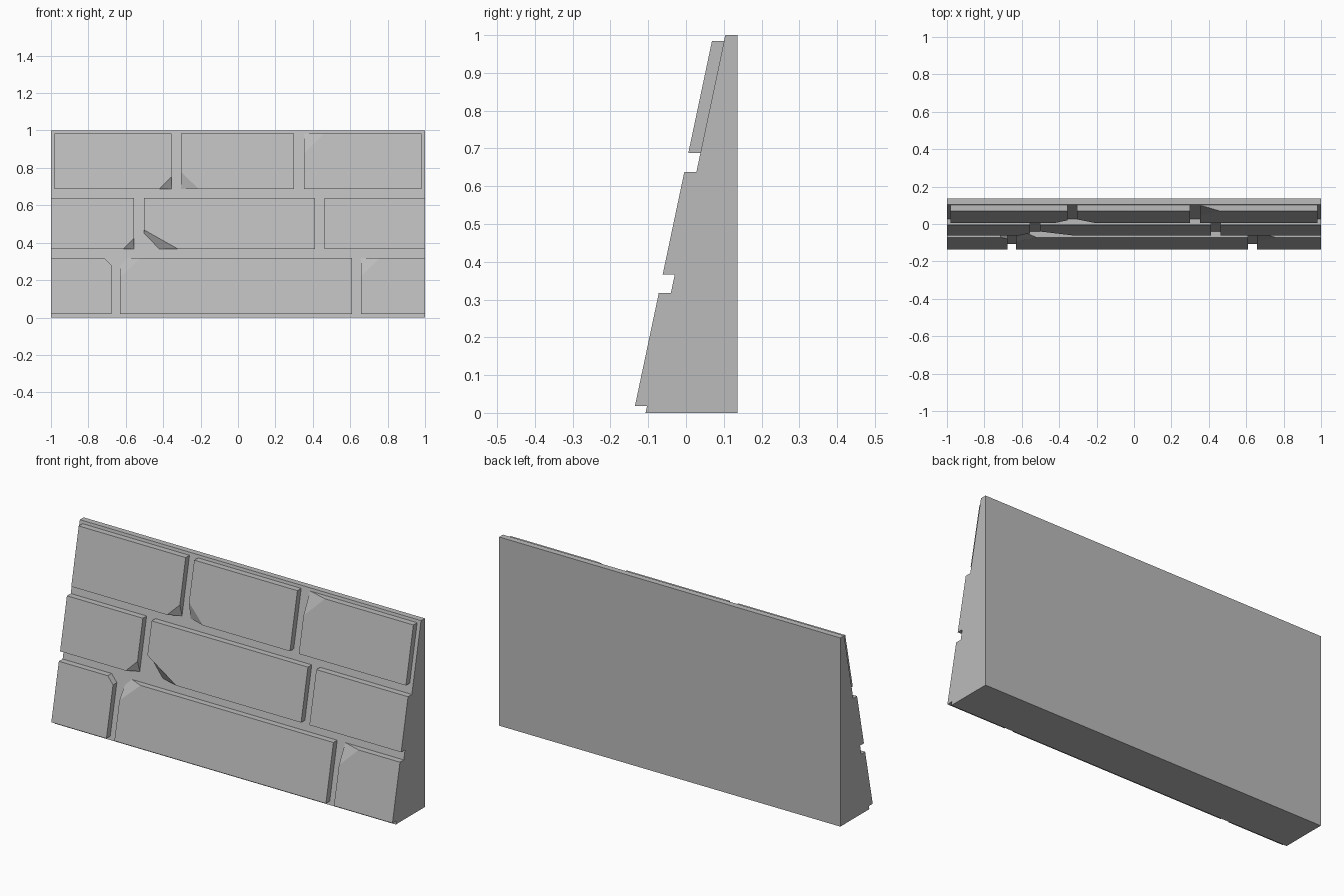
import bpy
import bmesh

cube = bpy.data.objects.get("Cube")
if cube:
    bpy.data.objects.remove(cube)

stone = bpy.data.materials.new("grey_stone")
stone.use_nodes = True
GREY = (0.5, 0.5, 0.5, 1)
stone.diffuse_color = GREY
stone.node_tree.nodes["Principled BSDF"].inputs["Base Color"].default_value = GREY

BACK, FOOT, LEAN, RELIEF = 0.136, -0.107, 0.211, 0.032


def slope(z):
    """Depth of the leaning mortar face at height z."""
    return FOOT + LEAN * z


def finish(name, bm):
    bmesh.ops.remove_doubles(bm, verts=bm.verts, dist=0.0001)
    bmesh.ops.recalc_face_normals(bm, faces=bm.faces)
    mesh = bpy.data.meshes.new(name)
    bm.to_mesh(mesh)
    bm.free()
    mesh.materials.append(stone)
    bpy.context.collection.objects.link(bpy.data.objects.new(name, mesh))


def outline(x0, x1, z0, z1, cuts, level):
    """Rectangle with chipped corners; level 0 is the face, 1 the base."""
    corners = {"bl": (x0, z0, 1, 1), "br": (x1, z0, -1, 1),
               "tr": (x1, z1, -1, -1), "tl": (x0, z1, 1, -1)}
    points = []
    for i, (key, (x, z, sx, sz)) in enumerate(corners.items()):
        dx, dz = cuts.get(key, ((0, 0), (0, 0)))[level]
        pair = [(x, z + sz * dz), (x + sx * dx, z)]
        points += pair if i % 2 == 0 else pair[::-1]
    return points


def brick(name, x0, x1, z0, z1, cuts):
    bm = bmesh.new()
    rings = []
    for level, depth in ((0, RELIEF), (1, 0)):
        pts = outline(x0, x1, z0, z1, cuts, level)
        rings.append([bm.verts.new((x, slope(z) - depth, z)) for x, z in pts])
    face, base = rings
    bm.faces.new(face)
    bm.faces.new(base[::-1])
    for i in range(len(face)):
        j = (i + 1) % len(face)
        bm.faces.new((face[j], face[i], base[i], base[j]))
    bmesh.ops.dissolve_degenerate(bm, dist=0.0001, edges=bm.edges)
    finish(name, bm)


# Leaning mortar slab
bm = bmesh.new()
profile = [(FOOT, 0), (BACK, 0), (BACK, 1), (slope(1), 1)]
slab = bm.faces.new([bm.verts.new((-1, y, z)) for y, z in profile])
side = bmesh.ops.extrude_face_region(bm, geom=[slab])["geom"]
bmesh.ops.translate(bm, vec=(2, 0, 0),
                    verts=[v for v in side if isinstance(v, bmesh.types.BMVert)])
finish("mortar_slab", bm)

# Courses of bricks: x range, then chips as corner: (cut on face, cut on base)
NONE = (0, 0)
courses = {
    "lower": (0.018, 0.317, [
        (-1, -0.677, {"tr": ((0.036, 0.036), (0.036, 0.036))}),
        (-0.63, 0.61, {"tl": ((0.11, 0.1), (0.036, 0.036))}),
        (0.657, 1, {"tl": ((0.1, 0.1), NONE)})]),
    "middle": (0.366, 0.638, [
        (-1, -0.555, {"br": ((0.06, 0.06), NONE)}),
        (-0.503, 0.413, {"bl": ((0.183, 0.103), (0.083, 0.085))}),
        (0.462, 1, {"tl": ((0.06, 0), NONE), "bl": ((0.035, 0), NONE)})]),
    "upper": (0.688, 0.985, [
        (-0.982, -0.355, {"br": ((0.065, 0.065), NONE)}),
        (-0.305, 0.3, {"bl": ((0.095, 0.09), NONE)}),
        (0.352, 0.98, {"tl": ((0.11, 0.11), NONE)})]),
}
for course, (z0, z1, bricks) in courses.items():
    for place, (x0, x1, cuts) in zip(("right", "centre", "left"), bricks):
        brick(f"{course}_{place}_brick", x0, x1, z0, z1, cuts)
